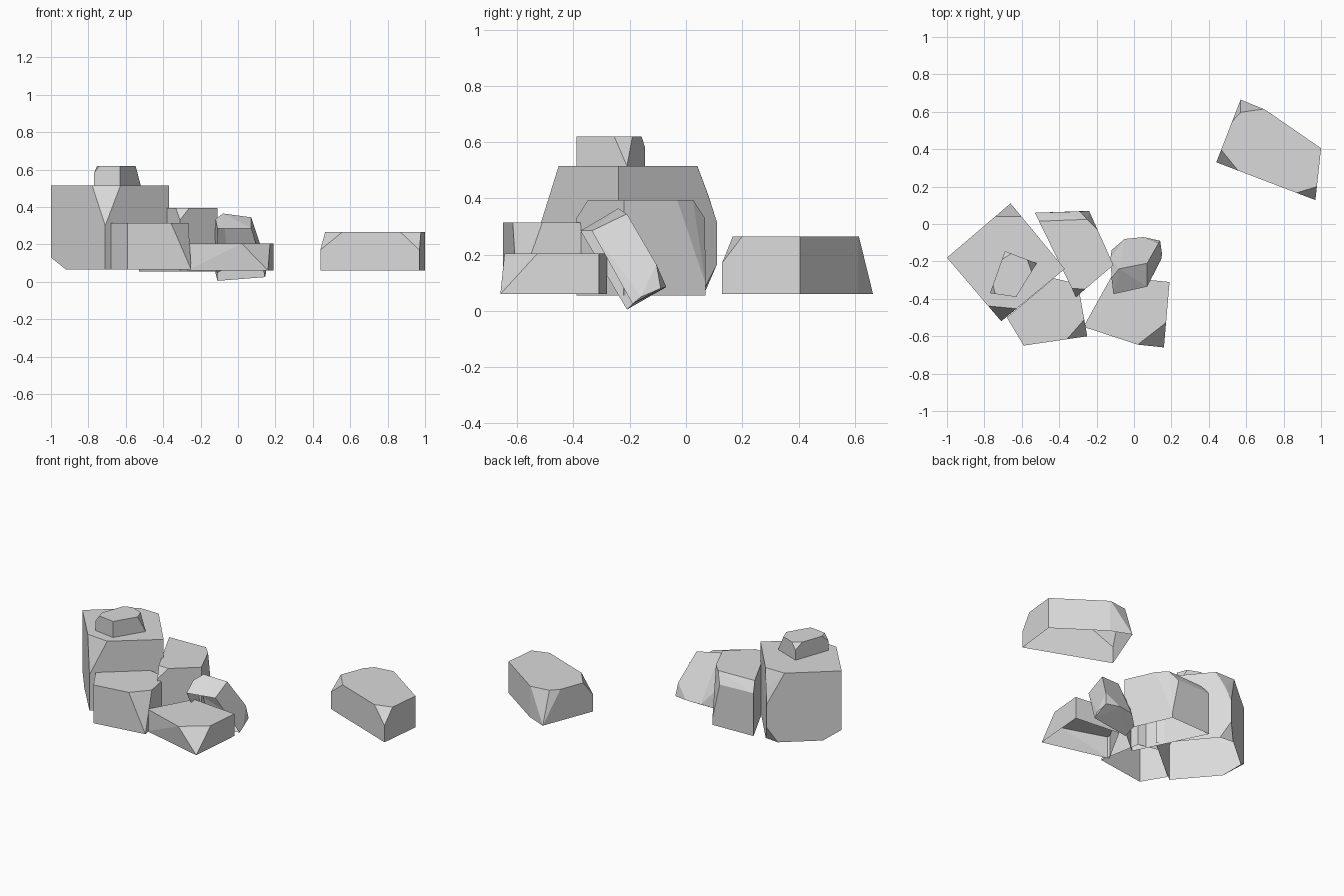
import bpy
import bmesh
from math import radians
from mathutils import Vector

# Remove only the default cube
default_cube = bpy.data.objects.get("Cube")
if default_cube:
    bpy.data.objects.remove(default_cube, do_unlink=True)

# Single stone colour
stone = bpy.data.materials.new("grey_stone")
stone.use_nodes = True
stone_colour = (0.7, 0.7, 0.7, 1)
stone.diffuse_color = stone_colour
stone.node_tree.nodes["Principled BSDF"].inputs["Base Color"].default_value = stone_colour


def hull_object(name, points, open_side=(0, 0, -1)):
    """Wrap points in a flat-shaded convex shell, left open towards one direction."""
    bm = bmesh.new()
    for point in points:
        bm.verts.new(point)
    result = bmesh.ops.convex_hull(bm, input=bm.verts[:])
    unused = set(result["geom_interior"]) | set(result["geom_unused"])
    loose = [g for g in unused if isinstance(g, bmesh.types.BMVert) and not g.link_faces]
    bmesh.ops.delete(bm, geom=loose, context="VERTS")
    bmesh.ops.recalc_face_normals(bm, faces=bm.faces[:])
    # Rocks are hollow underneath
    direction = Vector(open_side).normalized()
    base = [f for f in bm.faces if f.normal.dot(direction) > .97]
    bmesh.ops.delete(bm, geom=base, context="FACES")
    bmesh.ops.dissolve_limit(bm, angle_limit=radians(1), verts=bm.verts[:], edges=bm.edges[:])
    mesh = bpy.data.meshes.new(name)
    bm.to_mesh(mesh)
    bm.free()
    mesh.materials.append(stone)
    obj = bpy.data.objects.new(name, mesh)
    bpy.context.collection.objects.link(obj)


def chipped_ring(outline, height, chips, inward):
    """One end of a block: each chip cuts a corner back along both edges and down its depth."""
    ring = []
    count = len(outline)
    for index, corner in enumerate(outline):
        here = Vector((*corner, height))
        if index not in chips:
            ring.append(here)
            continue
        to_previous, to_next, depth = chips[index]
        ring.append(here + Vector((0, 0, inward * depth)))
        for step, fraction in ((-1, to_previous), (1, to_next)):
            if fraction:
                neighbour = Vector((*outline[(index + step) % count], height))
                ring.append(here.lerp(neighbour, fraction))
    return ring


def rock(name, outline, bottom, top, top_chips, bottom_chips=None, extra=()):
    """Extruded stone block with broken-off corners."""
    points = chipped_ring(outline, top, top_chips, -1)
    points += chipped_ring(outline, bottom, bottom_chips or {}, 1)
    hull_object(name, points + [Vector(p) for p in extra])


# Lone rock lying apart from the pile
rock("outlying_rock",
     [(.44, .33), (.97, .128), (1, .405), (.7, .612), (.57, .665)], .06, .265,
     top_chips={0: (.2, .22, .095), 1: (.19, .26, .095), 4: (.95, .35, .205)},
     extra=[(.57, .597, .265)])

# Tall block of the pile
rock("tall_rock",
     [(-.71, -.52), (-.37, -.24), (-.66, .11), (-1, -.18)], .065, .515,
     top_chips={0: (.24, .24, .215), 2: (.2, .24, .2)},
     bottom_chips={2: (.15, .15, .1), 3: (.25, .28, .065)},
     extra=[(-.64, .08, .41)])

# Small stone resting on the tall block
rock("cap_stone",
     [(-.77, -.37), (-.63, -.39), (-.52, -.21), (-.69, -.145)], .512, .62,
     top_chips={0: (.2, .2, .04), 2: (.25, .3, .105), 3: (.2, .2, .04)})

# Two low rocks along the front
rock("front_right_rock",
     [(-.68, -.5), (-.59, -.65), (-.25, -.6), (-.3, -.32), (-.43, -.29)], .065, .315,
     top_chips={2: (.32, .32, .25), 3: (.22, .3, .13)})
rock("front_left_rock",
     [(-.27, -.55), (.16, -.66), (.19, -.31), (-.12, -.28)], .06, .205,
     top_chips={1: (.33, .38, .145)},
     extra=[(.02, -.645, .205)])

# Medium block behind, with a bevelled back edge and a sheared corner
rock("back_rock",
     [(-.31, -.39), (-.11, -.22), (-.24, .07), (-.53, .06)], .055, .395,
     top_chips={0: (.1, .25, .065), 2: (.35, 0, .3), 3: (0, .1, .06)},
     extra=[(-.25, .025, .395), (-.29, .067, .33)])

# Slab leaning backwards on the pile, hollow on its front underside
leaning_cap = [(-.11, -.375, .285), (.07, -.335, .285), (-.12, -.29, .335),
               (-.08, -.24, .365), (.07, -.21, .345)]
leaning_foot = [(-.11, -.21, .005), (.145, -.19, .025), (.15, -.16, .05),
                (.13, -.105, .165), (.14, -.09, .08), (.05, -.07, .085),
                (-.05, -.08, .08), (-.12, -.14, .045), (-.125, -.18, .18)]
hull_object("leaning_slab", leaning_cap + leaning_foot, open_side=(0, -.86, -.51))
